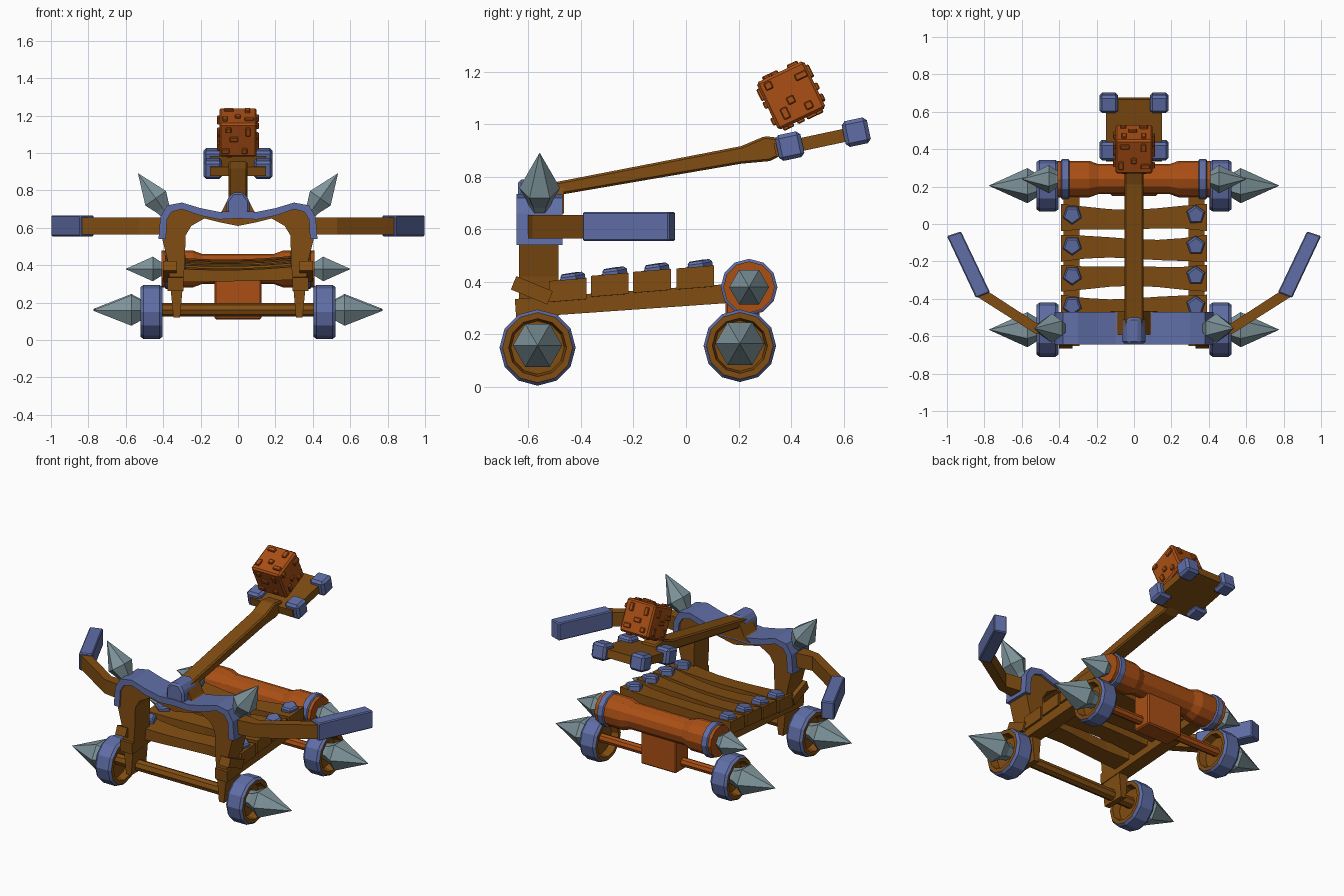
import bpy, bmesh, math, random
from mathutils import Matrix, Vector

if "Cube" in bpy.data.objects:
    bpy.data.objects.remove(bpy.data.objects["Cube"])

random.seed(4)


def material(name, rgb):
    m = bpy.data.materials.new(name)
    m.diffuse_color = (*rgb, 1)
    m.use_nodes = True
    m.node_tree.nodes["Principled BSDF"].inputs["Base Color"].default_value = m.diffuse_color
    return m


WOOD = material("wood brown", (0.22, 0.075, 0.006))
ORANGE = material("rust orange", (0.40, 0.078, 0.007))
BLUE = material("blue iron", (0.115, 0.155, 0.38))
STEEL = material("grey steel", (0.21, 0.30, 0.33))


def finish(name, bm, mats, bevel=0.0):
    bmesh.ops.recalc_face_normals(bm, faces=bm.faces)
    me = bpy.data.meshes.new(name)
    bm.to_mesh(me)
    bm.free()
    for m in mats:
        me.materials.append(m)
    ob = bpy.data.objects.new(name, me)
    bpy.context.collection.objects.link(ob)
    if bevel:
        mod = ob.modifiers.new("bevel", 'BEVEL')
        mod.width, mod.segments = bevel, 1
    return ob


def box(name, center, size, mat, tilt=0, bevel=0.0, yaw=0):
    bm = bmesh.new()
    bmesh.ops.create_cube(bm, size=1)
    rot = Matrix.Rotation(math.radians(yaw), 4, 'Z') @ Matrix.Rotation(math.radians(tilt), 4, 'X')
    bm.transform(Matrix.Translation(center) @ rot @ Matrix.Diagonal((*size, 1)))
    return finish(name, bm, [mat], bevel)


def prism(name, pts, place, lo, hi, mat, bevel=0.0):
    """Extrude a 2D outline from lo to hi; place(u, v, w) gives the 3D point."""
    bm = bmesh.new()
    a = [bm.verts.new(place(u, v, lo)) for u, v in pts]
    b = [bm.verts.new(place(u, v, hi)) for u, v in pts]
    n = len(pts)
    bm.faces.new(a)
    bm.faces.new(b)
    for i in range(n):
        bm.faces.new((a[i], a[(i + 1) % n], b[(i + 1) % n], b[i]))
    return finish(name, bm, [mat], bevel)


def lathe(name, profile, sides, origin, axis, mats, rule=None, closed=False):
    """Spin (distance, radius) points round an axis; rule gives material per band."""
    bm = bmesh.new()
    rot = Vector(axis).to_track_quat('Z', 'Y').to_matrix()
    rings = []
    for d, r in profile:
        rings.append([bm.verts.new(Vector(origin) + rot @ Vector((
            r * math.cos(2 * math.pi * i / sides), r * math.sin(2 * math.pi * i / sides), d)))
            for i in range(sides)])
    count = len(rings)
    for k in range(count if closed else count - 1):
        p, q = rings[k], rings[(k + 1) % count]
        for i in range(sides):
            j = (i + 1) % sides
            f = bm.faces.new((p[i], p[j], q[j], q[i]))
            f.material_index = rule(k) if rule else 0
    if not closed:
        bm.faces.new(rings[0])
        bm.faces.new(rings[-1])
    bmesh.ops.remove_doubles(bm, verts=bm.verts, dist=1e-4)
    return finish(name, bm, mats)


def spike(name, origin, axis, neck, shoulder, length, radius):
    lathe(name, [(0, radius * 0.5), (neck, radius * 0.6), (shoulder, radius), (length, 0.001)],
          6, origin, axis, [STEEL])


def xz(u, v, w):
    return (u, w, v)


def yz(u, v, w):
    return (w, u, v)


def xy(u, v, w):
    return (u, v, w)


def mirrored(half):
    """Complete a left-right symmetric outline."""
    return half + [(-x, z) for x, z in reversed(half)]


# Wheels: blue tread, wooden rims, recessed hub and spike
for label, y, z, r in (("front", -0.565, 0.15, 0.145), ("rear", 0.205, 0.157, 0.138)):
    for s in (-1, 1):
        tyre = [(0.405, r * 0.76), (0.405, r * 0.92), (0.42, r), (0.505, r), (0.52, r * 0.92),
                (0.52, r * 0.76), (0.47, r * 0.70), (0.45, r * 0.70)]
        lathe(label + "_wheel", tyre, 12, (0, y, z), (s, 0, 0), [BLUE, WOOD],
              lambda k: 0 if k in (1, 2, 3) else 1, closed=True)
        lathe(label + "_wheel_hub", [(0.45, r * 0.74), (0.47, r * 0.74)], 12, (0, y, z), (s, 0, 0), [WOOD])
        spike(label + "_wheel_spike", (s * 0.46, y, z + 0.008), (s, 0, 0), 0.05, 0.11, 0.315, 0.094)
lathe("front_axle", [(-0.46, 0.035), (0.46, 0.035)], 8, (0, -0.565, 0.162), (1, 0, 0), [WOOD])
lathe("rear_axle", [(-0.46, 0.028), (0.46, 0.028)], 8, (0, 0.205, 0.16), (1, 0, 0), [ORANGE])

# Rear roller with blue bands, end spikes and support block
lathe("roller", [(-0.41, 0.098), (-0.24, 0.098), (-0.19, 0.08), (0.19, 0.08), (0.24, 0.098), (0.41, 0.098)],
      12, (0, 0.24, 0.38), (1, 0, 0), [ORANGE])
for s in (-1, 1):
    lathe("roller_band", [(0.345, 0.1), (0.35, 0.108), (0.385, 0.108), (0.39, 0.1)],
          12, (0, 0.24, 0.38), (s, 0, 0), [BLUE])
    spike("roller_spike", (s * 0.38, 0.24, 0.38), (s, 0, 0), 0.035, 0.075, 0.22, 0.076)
box("roller_block", (0, 0.215, 0.235), (0.25, 0.13, 0.25), ORANGE, bevel=0.008)

# Chassis rails and short front cleats
for s in (-1, 1):
    box("side_rail", (s * 0.335, -0.25, 0.327), (0.085, 0.80, 0.072), WOOD, 4)
    box("front_cleat", (s * 0.365, -0.587, 0.368), (0.07, 0.15, 0.055), WOOD, -22.5)

# Deck planks, narrowed and sagging in the middle, with five-sided bolts
for n, (y, z) in enumerate(((-0.45, 0.355), (-0.29, 0.375), (-0.13, 0.39), (0.035, 0.403))):
    bm = bmesh.new()
    loops = []
    for i in range(7):
        t = i / 3 - 1
        w = 0.052 + 0.02 * t * t
        c = 0.012 * math.sin(2.2 * t + n * 1.7)
        h = 0.03 + 0.01 * t * t
        dz = 0.008 * t + 0.012 * t * t - 0.006
        loops.append([bm.verts.new((t * 0.39, y + c * (1 - t * t) + a * w, z + dz + b * h + 0.08 * a * w))
                      for a, b in ((-1, -1), (1, -1), (1, 1), (-1, 1))])
    for p, q in zip(loops, loops[1:]):
        for i in range(4):
            j = (i + 1) % 4
            bm.faces.new((p[i], p[j], q[j], q[i]))
    bm.faces.new(loops[0])
    bm.faces.new(loops[-1])
    finish("deck_plank", bm, [WOOD])
    for s in (-1, 1):
        lathe("plank_bolt", [(-0.02, 0.052), (0.012, 0.052), (0.022, 0.042)], 5,
              (s * 0.33, y + 0.015, z + 0.048 + 0.008 * s), (0.05 * s, -0.15, 1), [BLUE])

# Front arch with tapering legs, capped by a blue band
arch = [(0, 0.67), (0.1, 0.665), (0.2, 0.685), (0.3, 0.715), (0.37, 0.705), (0.4, 0.65), (0.405, 0.54),
        (0.375, 0.42), (0.345, 0.12), (0.31, 0.12), (0.285, 0.40), (0.28, 0.56), (0.25, 0.61),
        (0.18, 0.65), (0.1, 0.63), (0, 0.61)]
for s in (-1, 1):
    prism("arch_half", [(s * x, z) for x, z in arch], xz, -0.635, -0.485, WOOD)
    band = [(0, 0.69), (0.1, 0.685), (0.2, 0.705), (0.3, 0.735), (0.38, 0.72), (0.415, 0.66), (0.425, 0.54),
            (0.385, 0.54), (0.38, 0.645), (0.355, 0.685), (0.3, 0.7), (0.2, 0.665), (0.1, 0.645), (0, 0.65)]
    prism("arch_band", [(s * x, z) for x, z in band], xz, -0.645, -0.47, BLUE)
    spike("horn_spike", (s * 0.385, -0.557, 0.68), (s * 0.145, 0, 0.205), 0.03, 0.095, 0.258, 0.078)

    # Swept side arms with blue tips
    prism("side_arm", [(s * x, y) for x, y in ((0.39, -0.605), (0.53, -0.585), (0.845, -0.385),
                                               (0.805, -0.345), (0.52, -0.53), (0.39, -0.51))],
          xy, 0.565, 0.655, WOOD)
    prism("side_arm_tip", [(s * x, y) for x, y in ((0.77, -0.365), (0.845, -0.395),
                                                   (1.0, -0.065), (0.925, -0.04))],
          xy, 0.555, 0.667, BLUE, 0.006)

# Throwing arm, its foot and blue collar
prism("throwing_arm", [(-0.56, 0.715), (-0.46, 0.735), (0.21, 0.85), (0.32, 0.86), (0.38, 0.89),
                       (0.38, 0.945), (0.30, 0.955), (0.21, 0.917), (-0.46, 0.787), (-0.56, 0.768)],
      yz, -0.05, 0.05, WOOD, 0.008)
prism("arm_foot", mirrored([(0.125, 0.66), (0.085, 0.69), (0.05, 0.76)]), xz, -0.59, -0.465, WOOD)
prism("arm_collar", mirrored([(0.05, 0.655), (0.062, 0.69), (0.062, 0.745), (0.03, 0.79)]),
      xz, -0.64, -0.5, BLUE, 0.012)

# Tray with four blue corner blocks
box("tray", (0, 0.505, 0.937), (0.30, 0.34, 0.05), WOOD, 12)
for s in (-1, 1):
    for y, z in ((0.395, 0.917), (0.648, 0.97)):
        box("tray_corner", (s * 0.135, y, z), (0.098, 0.098, 0.1), BLUE, 12, 0.014)

# Tilted load cube with small raised chips on every face
turn = Matrix.Translation((0, 0.4, 1.11)) @ Matrix.Rotation(math.radians(25.5), 4, 'X')
cube = box("load_cube", (0, 0, 0), (0.2, 0.2, 0.2), ORANGE, 0, 0.01)
cube.matrix_world = turn
for axis in range(3):
    for s in (-1, 1):
        for u, v in ((-0.055, 0.06), (0.06, 0.045), (0.0, -0.01), (-0.06, -0.06), (0.055, -0.065)):
            p, size = [0, 0, 0], [0, 0, 0]
            a, b = (axis + 1) % 3, (axis + 2) % 3
            p[axis], p[a], p[b] = s * 0.1, u * s + random.uniform(-0.012, 0.012), v + random.uniform(-0.012, 0.012)
            size[axis] = 0.022
            size[a], size[b] = random.choice(((0.05, 0.026), (0.028, 0.045), (0.03, 0.03)))
            chip = box("cube_chip", p, size, ORANGE, 0, 0.004)
            chip.matrix_world = turn
